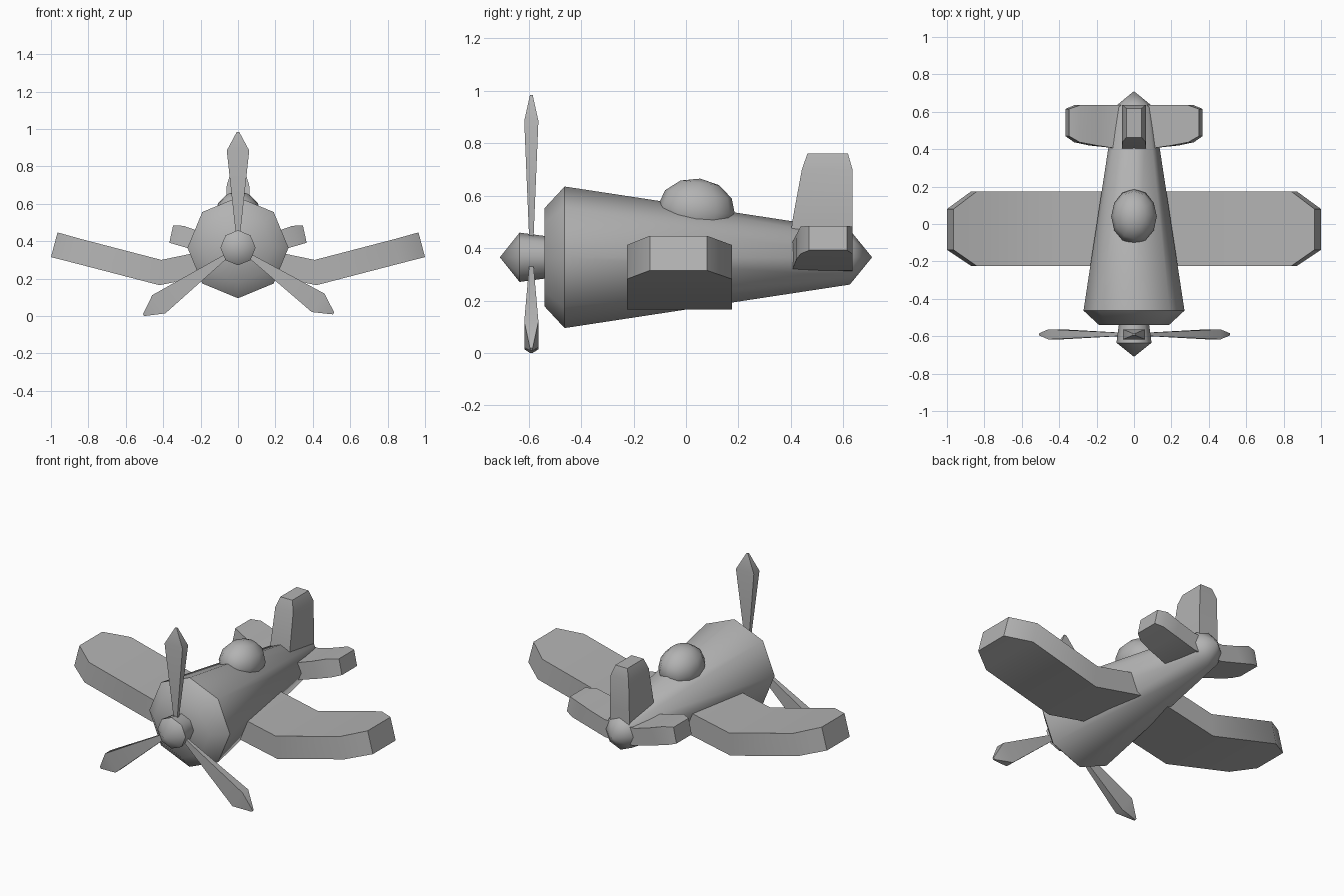
import bpy, bmesh
from math import sin, cos, pi, radians
from mathutils import Matrix

if "Cube" in bpy.data.objects:
    bpy.data.objects.remove(bpy.data.objects["Cube"])

AXIS_Z = 0.365  # height of the fuselage centreline

# Mid-grey paint
paint = bpy.data.materials.new("grey_paint")
paint.diffuse_color = (0.45, 0.45, 0.45, 1)
paint.use_nodes = True
paint.node_tree.nodes["Principled BSDF"].inputs["Base Color"].default_value = paint.diffuse_color


def finish(ob, angle=50):
    """Paint and smooth-shade, keeping hard edges sharp."""
    ob.data.materials.append(paint)
    bpy.ops.object.select_all(action='DESELECT')
    ob.select_set(True)
    bpy.context.view_layer.objects.active = ob
    bpy.ops.object.shade_smooth_by_angle(angle=radians(angle))
    return ob


def loft(name, rings, matrix=None):
    """Skin a list of equal-length vertex rings and cap both ends."""
    bm = bmesh.new()
    vr = [[bm.verts.new(p) for p in ring] for ring in rings]
    n = len(vr[0])
    for a, b in zip(vr, vr[1:]):
        for i in range(n):
            j = (i + 1) % n
            bm.faces.new((a[i], a[j], b[j], b[i]))
    bm.faces.new(vr[0])
    bm.faces.new(vr[-1])
    bmesh.ops.remove_doubles(bm, verts=bm.verts, dist=0.0005)
    bmesh.ops.recalc_face_normals(bm, faces=bm.faces)
    if matrix:
        bm.transform(matrix)
    me = bpy.data.meshes.new(name)
    bm.to_mesh(me)
    bm.free()
    ob = bpy.data.objects.new(name, me)
    bpy.context.collection.objects.link(ob)
    return finish(ob)


def octagon(y, r):
    return [(r * sin(i * pi / 4), y, AXIS_Z + r * cos(i * pi / 4)) for i in range(8)]


def turned(name, profile):
    return loft(name, [octagon(y, r) for y, r in profile])


def span(name, stations):
    """Wing through both sides; station = x_top, z_top, x_bottom, z_bottom, y_front, y_back."""
    def ring(st, s):
        xt, zt, xb, zb, y0, y1 = st
        return [(s * xt, y0, zt), (s * xt, y1, zt), (s * xb, y1, zb), (s * xb, y0, zb)]
    rings = [ring(st, -1) for st in reversed(stations[1:])] + [ring(st, 1) for st in stations]
    return loft(name, rings)


# Fuselage with pointed tail
turned("fuselage", [(-0.54, 0.187), (-0.463, 0.27), (0.625, 0.104), (0.71, 0.0002)])

# Propeller hub and spinner
turned("spinner", [(-0.71, 0.0002), (-0.635, 0.094), (-0.53, 0.08)])

# Main wing, cranked
span("wing", [
    (0, 0.385, 0, 0.25, -0.225, 0.175),
    (0.41, 0.30, 0.42, 0.165, -0.225, 0.175),
    (0.84, 0.412, 0.87, 0.282, -0.225, 0.175),
    (0.965, 0.447, 1.0, 0.315, -0.138, 0.08),
])

# Tailplane
span("tailplane", [
    (0, 0.42, 0, 0.305, 0.40, 0.635),
    (0.10, 0.42, 0.10, 0.315, 0.405, 0.635),
    (0.20, 0.45, 0.24, 0.355, 0.42, 0.635),
    (0.29, 0.482, 0.32, 0.378, 0.437, 0.635),
    (0.347, 0.485, 0.367, 0.392, 0.47, 0.615),
])

# Fin: level = z, half thickness, y_front, y_back
levels = [(0.40, 0.065, 0.395, 0.635), (0.50, 0.065, 0.405, 0.635),
          (0.70, 0.06, 0.442, 0.635), (0.76, 0.04, 0.463, 0.618)]
loft("fin", [[(-w, a, z), (w, a, z), (w, b, z), (-w, b, z)] for z, w, a, b in levels])

# Canopy
bpy.ops.mesh.primitive_uv_sphere_add(segments=12, ring_count=6, radius=1,
                                     location=(0, 0.04, 0.545))
canopy = bpy.context.object
canopy.name = "canopy"
canopy.scale = (0.122, 0.148, 0.121)
canopy.rotation_euler = (radians(-7), 0, 0)
finish(canopy, 60)

# Propeller blades: distance from axis, half width, half thickness
blade = [(0.04, 0.008, 0.007), (0.52, 0.06, 0.027), (0.62, 0.006, 0.005)]
for i, ang in enumerate((0, 124.5, -125.5)):
    rings = [[(-w, -t, r), (w, -t, r), (w, t, r), (-w, t, r)] for r, w, t in blade]
    m = Matrix.Translation((0, -0.59, AXIS_Z)) @ Matrix.Rotation(radians(ang), 4, 'Y')
    loft(f"propeller_blade_{i + 1}", rings, m)
